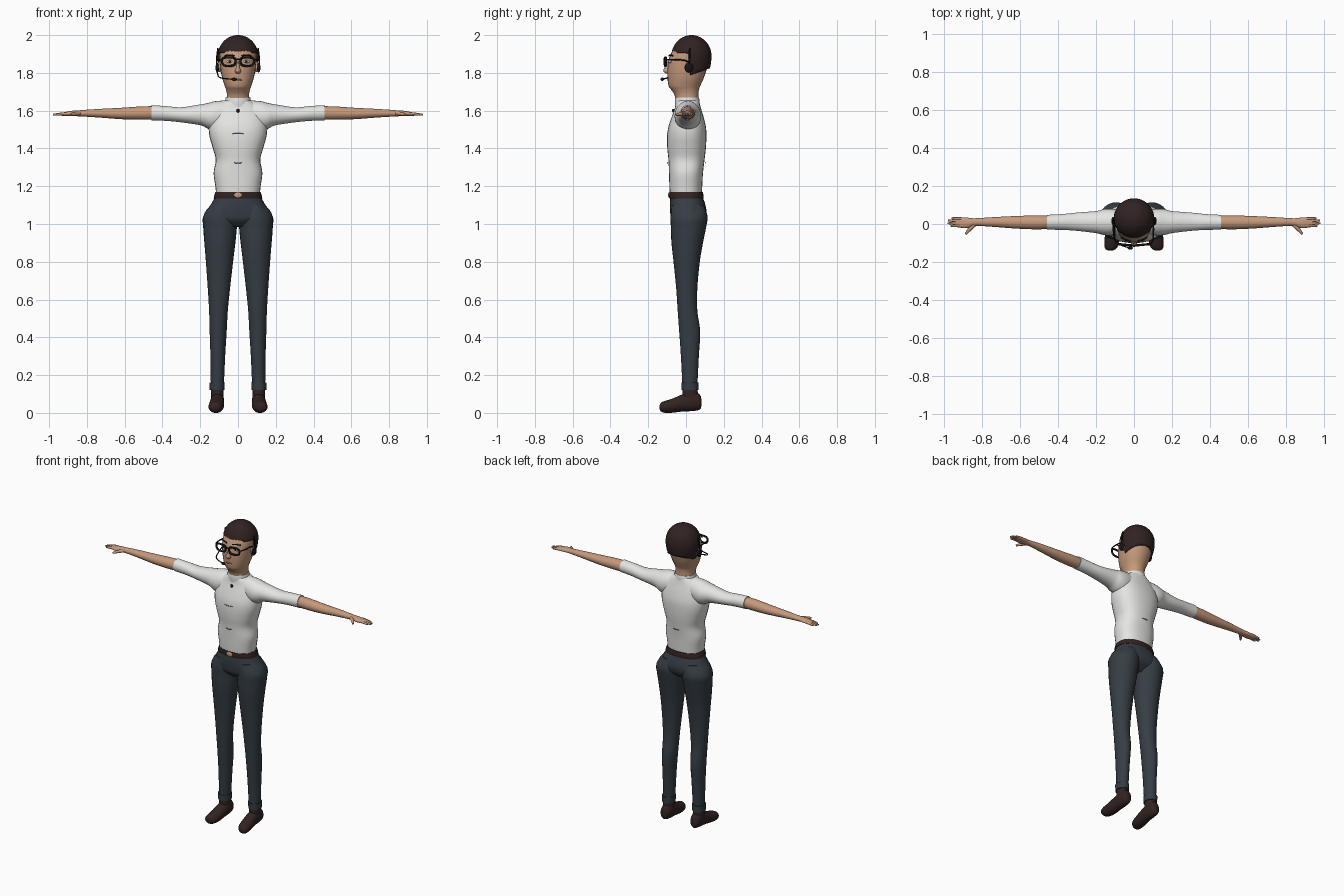
import bpy, bmesh, math
from mathutils import Vector

cube = bpy.data.objects.get("Cube")
if cube:
    bpy.data.objects.remove(cube, do_unlink=True)

UNIT = 0.01  # all part sizes below are in hundredths
SIDES = {"left": 1, "right": -1}


def material(name, *rgb):
    mat = bpy.data.materials.new(name)
    mat.use_nodes = True
    mat.diffuse_color = (*rgb, 1)
    mat.node_tree.nodes["Principled BSDF"].inputs["Base Color"].default_value = (*rgb, 1)
    return mat


skin = material("skin", .56, .32, .2)
hair_brown = material("hair brown", .03, .016, .016)
leather = material("dark leather", .032, .017, .016)
cloth_white = material("shirt white", .78, .78, .76)
denim = material("slate trousers", .036, .047, .058)
black = material("black plastic", .008, .008, .01)
crease_grey = material("crease grey", .25, .25, .25)
lip_pink = material("lip", .42, .19, .14)
eye_white = material("eye white", .7, .7, .68)


def finish(name, bm, mat, angle=50):
    bmesh.ops.recalc_face_normals(bm, faces=bm.faces)
    mesh = bpy.data.meshes.new(name)
    bm.to_mesh(mesh)
    bm.free()
    mesh.materials.append(mat)
    obj = bpy.data.objects.new(name, mesh)
    bpy.context.collection.objects.link(obj)
    bpy.ops.object.select_all(action="DESELECT")
    obj.select_set(True)
    bpy.context.view_layer.objects.active = obj
    bpy.ops.object.shade_smooth_by_angle(angle=math.radians(angle))
    return obj


def spline(p, q, r, s, t):
    return .5 * (2 * q + (r - p) * t + (2 * p - 5 * q + 4 * r - s) * t ** 2
                 + (3 * q - p - 3 * r + s) * t ** 3)


def loft(name, rings, mat, axis="z", side=1, steps=4, count=28, square=1):
    """Smooth skin through rings of (position, low a, high a, low b, high b)."""
    last = len(rings) - 1
    smooth = []
    for i in range(last):
        near = [rings[max(0, min(last, i + k))] for k in (-1, 0, 1, 2)]
        smooth += [[spline(*v, k / steps) for v in zip(*near)] for k in range(steps)]
    smooth.append(rings[-1])
    bm = bmesh.new()
    loops = []
    for t, a0, a1, b0, b1 in smooth:
        loop = []
        for k in range(count):
            turn = math.tau * k / count
            c, s = math.cos(turn), math.sin(turn)
            a = (a0 + a1) / 2 + (a1 - a0) / 2 * math.copysign(abs(c) ** square, c)
            b = (b0 + b1) / 2 + (b1 - b0) / 2 * math.copysign(abs(s) ** square, s)
            x, y, z = {"x": (t, a, b), "y": (a, t, b), "z": (a, b, t)}[axis]
            loop.append(bm.verts.new((x * side * UNIT, y * UNIT, z * UNIT)))
        loops.append(loop)
    for low, high in zip(loops, loops[1:]):
        for k in range(count):
            n = (k + 1) % count
            bm.faces.new((low[k], low[n], high[n], high[k]))
    bm.faces.new(loops[0])
    bm.faces.new(loops[-1])
    return finish(name, bm, mat)


def centred(rings):
    return [(z, -w, w, y0, y1) for z, w, y0, y1 in rings]


def ball(name, centre, size, mat):
    bm = bmesh.new()
    bmesh.ops.create_uvsphere(bm, u_segments=20, v_segments=12, radius=UNIT)
    for v in bm.verts:
        v.co = Vector([v.co[i] * size[i] + centre[i] * UNIT for i in range(3)])
    return finish(name, bm, mat)


def tube(name, points, radius, mat, closed=False, side=1, tip=1):
    curve = bpy.data.curves.new(name, "CURVE")
    curve.dimensions = "3D"
    curve.bevel_depth = radius * UNIT
    curve.bevel_resolution = 2
    curve.use_fill_caps = True
    line = curve.splines.new("NURBS")
    line.points.add(len(points) - 1)
    for p, (x, y, z) in zip(line.points, points):
        p.co = (x * side * UNIT, y * UNIT, z * UNIT, 1)
    line.points[-1].radius = tip
    line.order_u = 3
    line.use_endpoint_u = not closed
    line.use_cyclic_u = closed
    curve.materials.append(mat)
    obj = bpy.data.objects.new(name, curve)
    bpy.context.collection.objects.link(obj)
    return obj


# Head and neck
loft("head", centred([
    (162, 6.5, -5, 7), (168, 5.9, -6, 6.6), (171, 6.3, -7.8, 6.8), (173, 7, -9.2, 7.5),
    (177, 8.3, -9.7, 9.3), (182, 9.2, -9.8, 11), (187, 9.7, -9.2, 12.4),
    (191, 9.6, -7.6, 12.4), (195, 7.8, -5.5, 10.6), (198, 4, -1, 6)]), skin, square=.92)
loft("nose", [(186, -.6, .6, -10, -8), (183, -.9, .9, -11.3, -8), (181, -1.6, 1.6, -12, -8),
              (179.6, -1, 1, -10.6, -8)], skin)
ball("mouth", (0, -9.3, 176.3), (2.3, .8, .5), lip_pink)

# Hair cap, cut along the fringe, the temples and the nape
bm = bmesh.new()
bmesh.ops.create_uvsphere(bm, u_segments=40, v_segments=28, radius=1)
for v in bm.verts:
    drop = 11 if v.co.z > 0 else 17
    v.co = Vector((v.co.x * 10.7, v.co.y * 10.6 + 2.9, v.co.z * drop + 189)) * UNIT
for co, no in (((0, 0, 1.905), (0, 0, 1)), ((0, 0, 1.78), (0, -.35, 1)), ((0, .02, 0), (0, 1, 0))):
    bmesh.ops.bisect_plane(bm, geom=bm.verts[:] + bm.edges[:] + bm.faces[:],
                           plane_co=co, plane_no=no)
cut = []
for f in bm.faces:
    c = f.calc_center_median()
    if c.z < 1.905 and (c.y < .02 or c.z < 1.78 + .35 * c.y):
        cut.append(f)
bmesh.ops.delete(bm, geom=cut, context="FACES")
hair = finish("hair", bm, hair_brown)
shell = hair.modifiers.new("thickness", "SOLIDIFY")
shell.thickness = .012

# Face details, glasses, ears and headset
for word, s in SIDES.items():
    ball(word + "_eye", (4.3 * s, -8.2, 186), (1.8, .9, .8), eye_white)
    ball(word + "_iris", (4.3 * s, -8.9, 186), (.7, .4, .7), hair_brown)
    tube(word + "_eyebrow", [(2, -9, 189), (4.5, -8.6, 189.8), (7, -7, 189)], .4,
         hair_brown, side=s)
    rim = [(1.4, 184.2), (1.2, 188), (4.5, 188.2), (8.7, 188), (8.3, 184), (4.5, 183.5)]
    tube(word + "_glasses_rim", [(x, -11.4 + x * .1, z) for x, z in rim], .6, black,
         closed=True, side=s)
    tube(word + "_glasses_arm", [(8.5, -10.6, 187), (10, -9.5, 187), (10.3, -4, 187),
                                 (10.2, 1, 186.5), (10, 2.5, 184)], .4, black, side=s)
    ball(word + "_ear", (9.8 * s, 1.5, 183.5), (1.1, 1.7, 3), skin)
    ball(word + "_ear_cup", (10.9 * s, 1.5, 182.8), (1, 2.2, 2.6), black)
    tube(word + "_headset_band", [(11.2, 1.5, 183), (11.4, 1.8, 188), (10.5, 2, 193)], .5,
         black, side=s)
tube("glasses_bridge", [(-1.6, -11.4, 187), (0, -11.8, 187.5), (1.6, -11.4, 187)], .4, black)
tube("microphone_boom", [(-11, 1, 182), (-11, -6, 178.5), (-9, -11, 177), (-2, -12.6, 176.6)],
     .35, black)
ball("microphone", (-2, -12.6, 176.6), (1.4, .9, .9), black)

# Shirt body and collar
loft("shirt_body", centred([
    (115, 11.5, -8.5, 8.3), (120, 12, -8.8, 8.6), (127, 12.9, -9, 9), (134, 11.8, -9.3, 9.8),
    (140, 13.3, -9.9, 10.5), (146, 15, -10, 10.8), (151, 15.5, -9.4, 10.6),
    (156, 14.8, -7.8, 9.5), (161, 12.5, -6, 8), (164, 9, -5.4, 7.2),
    (165.5, 6.5, -5, 6.8)]), cloth_white, square=.85)
loft("collar", centred([(162, 7.5, -5.8, 7.2), (165, 6.9, -5.9, 7.2), (167, 6.5, -5.7, 6.8)]),
     cloth_white)
for level, width in ((148, 3), (132.5, 2)):
    for word, y in (("front", -9.7), ("back", 10.3)):
        tube(word + "_shirt_crease", [(-width, y, level), (0, y * 1.03, level - .4),
                                      (width, y, level)], .25, crease_grey)
ball("clip_microphone", (0, -6.6, 160), (.9, .8, 1), black)

# Belt and buckle
loft("belt", centred([(113.5, 12.9, -8.7, 9.2), (115, 12.6, -8.9, 9.3), (117, 11.9, -8.8, 8.9)]),
     leather, square=.85)
ball("belt_buckle", (0, -8.9, 115.3), (2.2, .6, 1.5), skin)

# Trouser seat
loft("trouser_seat", centred([
    (114.5, 12, -8.3, 8.8), (110, 14.6, -8.6, 10.3), (106, 17.6, -8.4, 10.8),
    (102, 17.6, -7.5, 9.5), (98.5, 9, -4, 5)]), denim, square=.9)

for word, s in SIDES.items():
    # Legs, turn-ups and shoes
    loft(word + "_trouser_leg", [
        (110, 2, 14, -7.5, 9.5), (104, .2, 18.4, -8.2, 11.4), (98, .6, 18.4, -8, 10.6),
        (90, 1.4, 17.8, -7.7, 9), (80, 2.6, 17, -6.6, 7.3), (66, 4.2, 16, -5.2, 6),
        (54, 5.4, 15.3, -4.4, 6), (43, 6, 15, -3.6, 7.5), (30, 6.8, 14.6, -2.7, 6.8),
        (14, 7.5, 14.4, -1.9, 6)], denim, side=s)
    loft(word + "_turn_up", [(12, 7.2, 15, -2.3, 6.6), (16, 7, 15.2, -2.4, 6.6)],
         denim, side=s)
    loft(word + "_shoe", [
        (8.2, 10, 12, 4, 7), (7.4, 8.4, 13.6, 1.8, 9.5), (4, 7.4, 14.4, 1, 11.5),
        (-2, 7.3, 14.8, .7, 9.8), (-7, 7.4, 15.4, .1, 7.6), (-11, 8.2, 15.6, 0, 6.4),
        (-13.2, 9.6, 15, .7, 5.4), (-14, 11.4, 13.6, 2, 4)], leather, axis="y", side=s)
    loft(word + "_shoe_ankle", [(5, 7.6, 14.4, -2, 7), (13, 7.7, 14.4, -1.8, 6)],
         leather, side=s)

    # Sleeves, forearms and hands
    loft(word + "_sleeve", [
        (5, -5, 7, 151, 165.5), (12, -6, 8, 149.5, 165), (16, -5.8, 7.8, 150.5, 164),
        (20, -4.8, 6.8, 152.3, 163.3), (30, -3.6, 6, 153.8, 161.8), (38, -3.1, 5.2, 154.6, 162.4),
        (45.8, -3, 4.8, 154.9, 162.9)], cloth_white, axis="x", side=s)
    loft(word + "_forearm", [
        (44, -2.6, 4.4, 155.3, 162.4), (52, -2.8, 4.5, 155.2, 162.2), (62, -2.4, 4.2, 155.5, 161.5),
        (74, -1.5, 3.6, 156.4, 160.9), (84, -1, 3, 157, 160.2), (88, -2.2, 3.4, 157.1, 159.9),
        (92, -1.8, 3.5, 157.2, 159.2), (94, -1, 3.2, 157.4, 158.9)], skin, axis="x", side=s)
    tube(word + "_thumb", [(84, -.4, 158.6), (87, -3, 158.3), (88.6, -5.4, 157.8)], 1.1,
         skin, side=s, tip=.5)
    for finger, (y, reach) in enumerate(((-1, 96.4), (.4, 98), (1.8, 97.8), (3, 96))):
        tube(f"{word}_finger_{finger + 1}", [(90, y * .9, 158.5), (94, y, 158.3),
                                             (reach, y, 157.8)], .8, skin, side=s, tip=.6)
